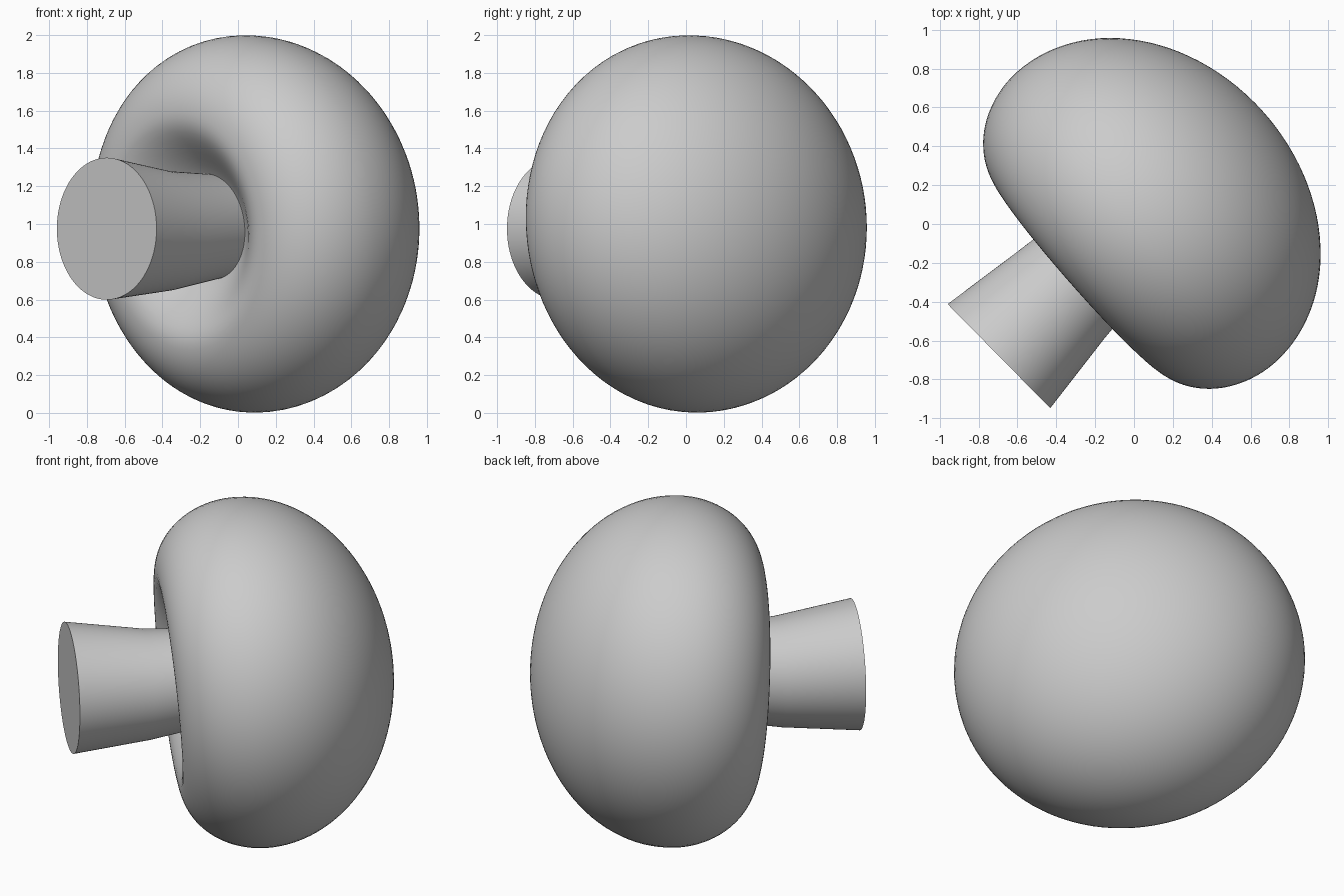
import bpy, bmesh, math
from mathutils import Vector

if "Cube" in bpy.data.objects:
    bpy.data.objects.remove(bpy.data.objects["Cube"])

grey = bpy.data.materials.new("plain_grey")
grey.diffuse_color = (0.6, 0.6, 0.6, 1)
grey.use_nodes = True
grey.node_tree.nodes["Principled BSDF"].inputs["Base Color"].default_value = grey.diffuse_color
SEG = 96


def skin_rings(name, rings, smooth_angle):
    """Rings are (centre, axis, radius); radius 0 makes a single point."""
    bm = bmesh.new()
    loops = []
    for centre, axis, r in rings:
        axis = Vector(axis).normalized()
        u = Vector((0, 0, 1)).cross(axis).normalized()
        v = axis.cross(u)
        c = Vector(centre)
        if r < 1e-5:
            loops.append([bm.verts.new(c)])
        else:
            loops.append([bm.verts.new(c + u * r * math.cos(t) + v * r * math.sin(t))
                          for t in (2 * math.pi * i / SEG for i in range(SEG))])
    for a, b in zip(loops, loops[1:]):
        for i in range(SEG):
            j = (i + 1) % SEG
            quad = [a[i % len(a)], a[j % len(a)], b[j % len(b)], b[i % len(b)]]
            bm.faces.new(list(dict.fromkeys(quad)))
    for loop in (loops[0], loops[-1]):
        if len(loop) > 1:
            bm.faces.new(loop)
    bmesh.ops.recalc_face_normals(bm, faces=bm.faces)
    mesh = bpy.data.meshes.new(name)
    bm.to_mesh(mesh)
    bm.free()
    mesh.materials.append(grey)
    ob = bpy.data.objects.new(name, mesh)
    bpy.context.collection.objects.link(ob)
    bpy.ops.object.select_all(action='DESELECT')
    ob.select_set(True)
    bpy.context.view_layer.objects.active = ob
    bpy.ops.object.shade_smooth_by_angle(angle=math.radians(smooth_angle))
    return ob


# Cap: elliptical dome, rounded rim and a hollow underside, as (radius, height)
profile = []
N = 28
for i in range(N + 1):
    t = math.pi / 2 * (1 - i / N)
    profile.append((math.cos(t), 0.81 * math.sin(t)))
for i in range(1, 21):
    t = math.pi / 2 * i / 20
    profile.append((0.6 + 0.4 * math.cos(t), -0.47 * math.sin(t)))
for i in range(1, 17):
    t = i / 16
    r = 0.6 * (1 - t)
    s = min(1, (0.6 - r) / 0.42)
    profile.append((r, -0.47 + 0.22 * s * s * (3 - 2 * s)))
profile[0] = (0, 0.81)
profile[-1] = (0, profile[-1][1])

tilt = math.radians(4.5)
axis = Vector((0.75 * math.cos(tilt), 0.66 * math.cos(tilt), math.sin(tilt))).normalized()
cap_centre = Vector((0.062, 0.035, 1.0))
skin_rings("mushroom_cap", [(cap_centre + axis * h, axis, r) for r, h in profile], 60)

# Stem: flared, slightly bent, with a flat cut end
stem_axis = (0.71, 0.70, 0)
skin_rings("mushroom_stem", [
    ((-0.695, -0.68, 0.975), stem_axis, 0.376),
    ((-0.38, -0.37, 0.963), stem_axis, 0.317),
    ((-0.10, -0.10, 0.988), stem_axis, 0.273),
    ((0.10, 0.10, 1.0), stem_axis, 0.26),
], 40)
